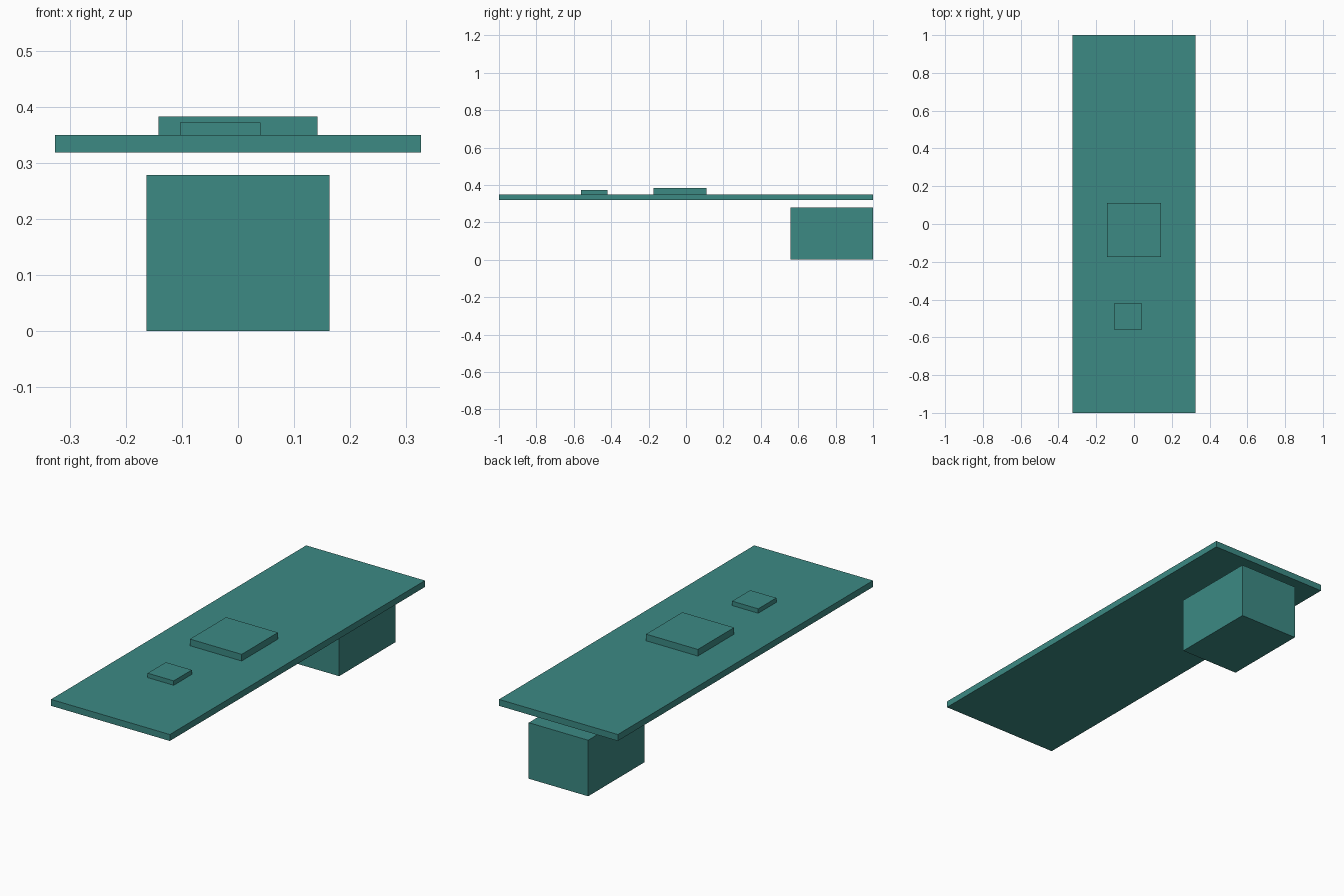
import bpy
from mathutils import Vector

if "Cube" in bpy.data.objects:
    bpy.data.objects.remove(bpy.data.objects["Cube"], do_unlink=True)

# Single flat colour
teal = bpy.data.materials.new("teal")
teal.use_nodes = True
teal.diffuse_color = (0.045, 0.254, 0.231, 1)
teal.node_tree.nodes["Principled BSDF"].inputs["Base Color"].default_value = teal.diffuse_color


def block(name, low, high):
    """Add a box spanning two opposite corners."""
    low, high = Vector(low), Vector(high)
    bpy.ops.mesh.primitive_cube_add(size=1, location=(low + high) / 2)
    obj = bpy.context.object
    obj.name = name
    obj.scale = high - low
    bpy.ops.object.transform_apply(location=False, rotation=False, scale=True)
    obj.data.materials.append(teal)
    return obj


BOARD_BOTTOM, BOARD_TOP = 0.318, 0.35

# Long thin board
block("board", (-0.326, -1, BOARD_BOTTOM), (0.326, 1, BOARD_TOP))

# Square chips resting on the board
block("large_chip", (-0.142, -0.174, BOARD_TOP), (0.142, 0.11, 0.383))
block("small_chip", (-0.103, -0.561, BOARD_TOP), (0.04, -0.419, 0.372))

# Connector block hanging clear of the board at the back
block("rear_connector", (-0.163, 0.56, 0), (0.163, 1, 0.278))
